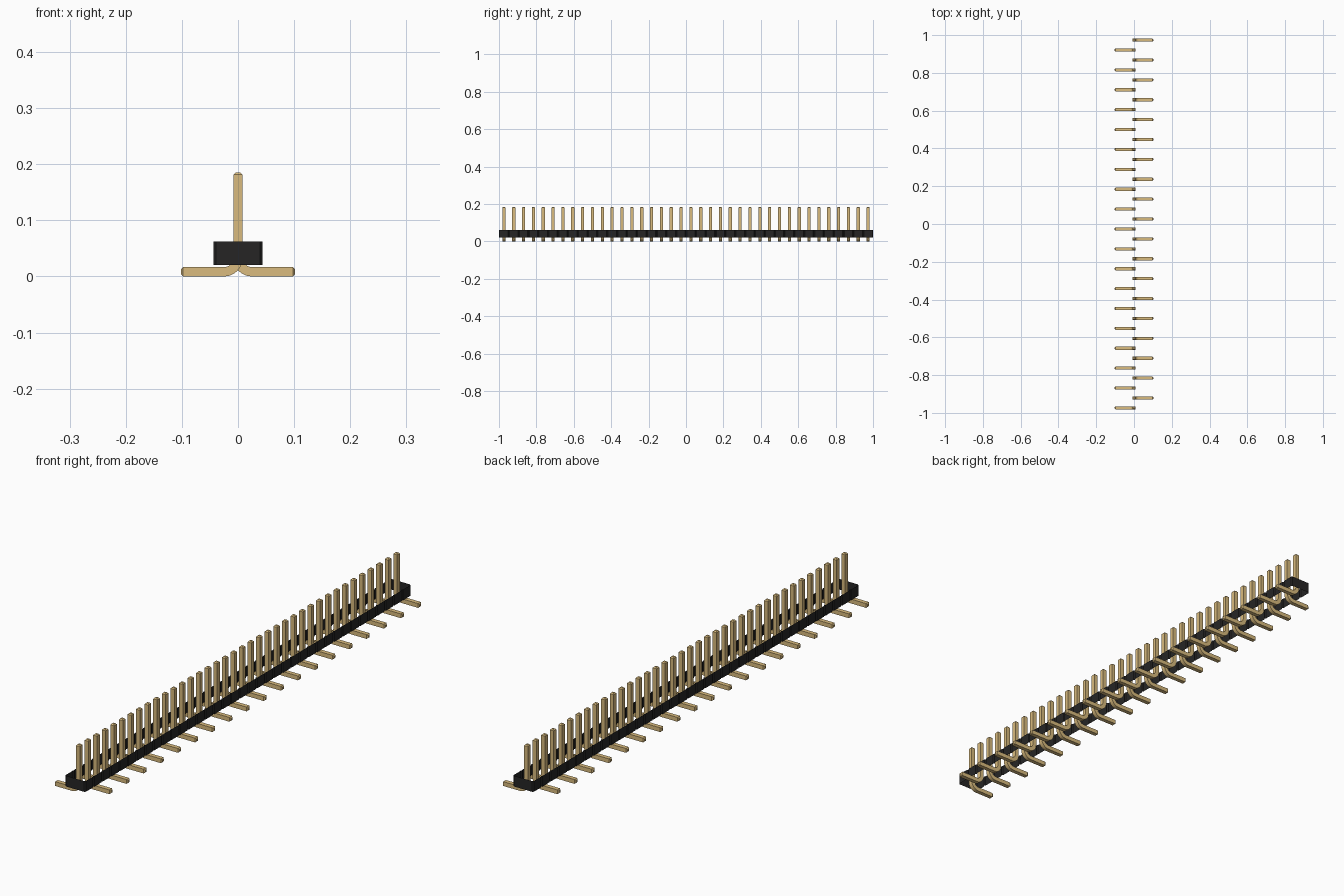
import bpy, bmesh, math

cube = bpy.data.objects.get("Cube")
if cube:
    bpy.data.objects.remove(cube, do_unlink=True)

COUNT = 38                      # pins in the row
PITCH = 2.0 / COUNT
HALF_W = 0.0435                 # housing half width
Z0, Z1 = 0.0205, 0.062          # housing bottom and top
NOTCH = 0.0042                  # corner cut between segments
PIN = 0.0083                    # half thickness of a pin
TOP, REACH = 0.1855, 0.102      # pin tip height, foot length
BEND = 0.025                    # bend radius along the pin centre
CUT = 0.0042                    # chamfer at the pin ends


def material(name, rgb):
    m = bpy.data.materials.new(name)
    m.use_nodes = True
    m.diffuse_color = (*rgb, 1)
    bsdf = next(n for n in m.node_tree.nodes if n.type == 'BSDF_PRINCIPLED')
    bsdf.inputs["Base Color"].default_value = (*rgb, 1)
    return m


def make_object(name, bm, mat):
    mesh = bpy.data.meshes.new(name)
    bm.to_mesh(mesh)
    bm.free()
    mesh.materials.append(mat)
    ob = bpy.data.objects.new(name, mesh)
    bpy.context.collection.objects.link(ob)
    return ob


black = material("black plastic", (0.019, 0.0185, 0.0185))
gold = material("gold metal", (0.70, 0.50, 0.21))


# Housing: an open band of walls, notched between neighbouring pins
def housing():
    side = []
    for i in range(COUNT):
        y = -1 + i * PITCH
        side += [(HALF_W - NOTCH, y), (HALF_W, y + NOTCH), (HALF_W, y + PITCH - NOTCH)]
    side.append((HALF_W - NOTCH, 1.0))
    outline = side + [(-x, -y) for x, y in side]
    bm = bmesh.new()
    low = [bm.verts.new((x, y, Z0)) for x, y in outline]
    high = [bm.verts.new((x, y, Z1)) for x, y in outline]
    n = len(outline)
    for i in range(n):
        j = (i + 1) % n
        bm.faces.new((low[i], low[j], high[j], high[i]))
    return make_object("housing", bm, black)


# Pin: square section swept from the tip, round the bend, to the foot end
def pins(name, sign, first):
    path = [(0, TOP, 0, PIN - CUT), (0, TOP - CUT, 0, PIN)]   # x, z, angle, half size
    steps = 8
    for k in range(steps + 1):
        a = math.pi / 2 * k / steps
        path.append((BEND * (1 - math.cos(a)), PIN + BEND * (1 - math.sin(a)), a, PIN))
    path += [(REACH - CUT, PIN, math.pi / 2, PIN), (REACH, PIN, math.pi / 2, PIN - CUT)]
    bm = bmesh.new()
    rings = []
    for x, z, a, h in path:
        rings.append([bm.verts.new((sign * (x + u * h * math.cos(a)), v * h,
                                    z + u * h * math.sin(a)))
                      for u, v in ((1, 1), (-1, 1), (-1, -1), (1, -1))])
    for r, s in zip(rings, rings[1:]):
        for i in range(4):
            j = (i + 1) % 4
            bm.faces.new((r[i], r[j], s[j], s[i]))
    bm.faces.new(rings[0])
    bm.faces.new(rings[-1][::-1])
    bmesh.ops.recalc_face_normals(bm, faces=bm.faces)
    ob = make_object(name, bm, gold)
    ob.location.y = -1 + (first + 0.5) * PITCH
    bpy.ops.object.select_all(action='DESELECT')
    ob.select_set(True)
    bpy.context.view_layer.objects.active = ob
    bpy.ops.object.shade_smooth_by_angle(angle=math.radians(25))
    arr = ob.modifiers.new("row", 'ARRAY')
    arr.count = COUNT // 2
    arr.use_relative_offset = False
    arr.use_constant_offset = True
    arr.constant_offset_displace = (0, 2 * PITCH, 0)
    return ob


housing()
# Feet alternate from side to side along the row
pins("right_pins", -1, 0)
pins("left_pins", 1, 1)
